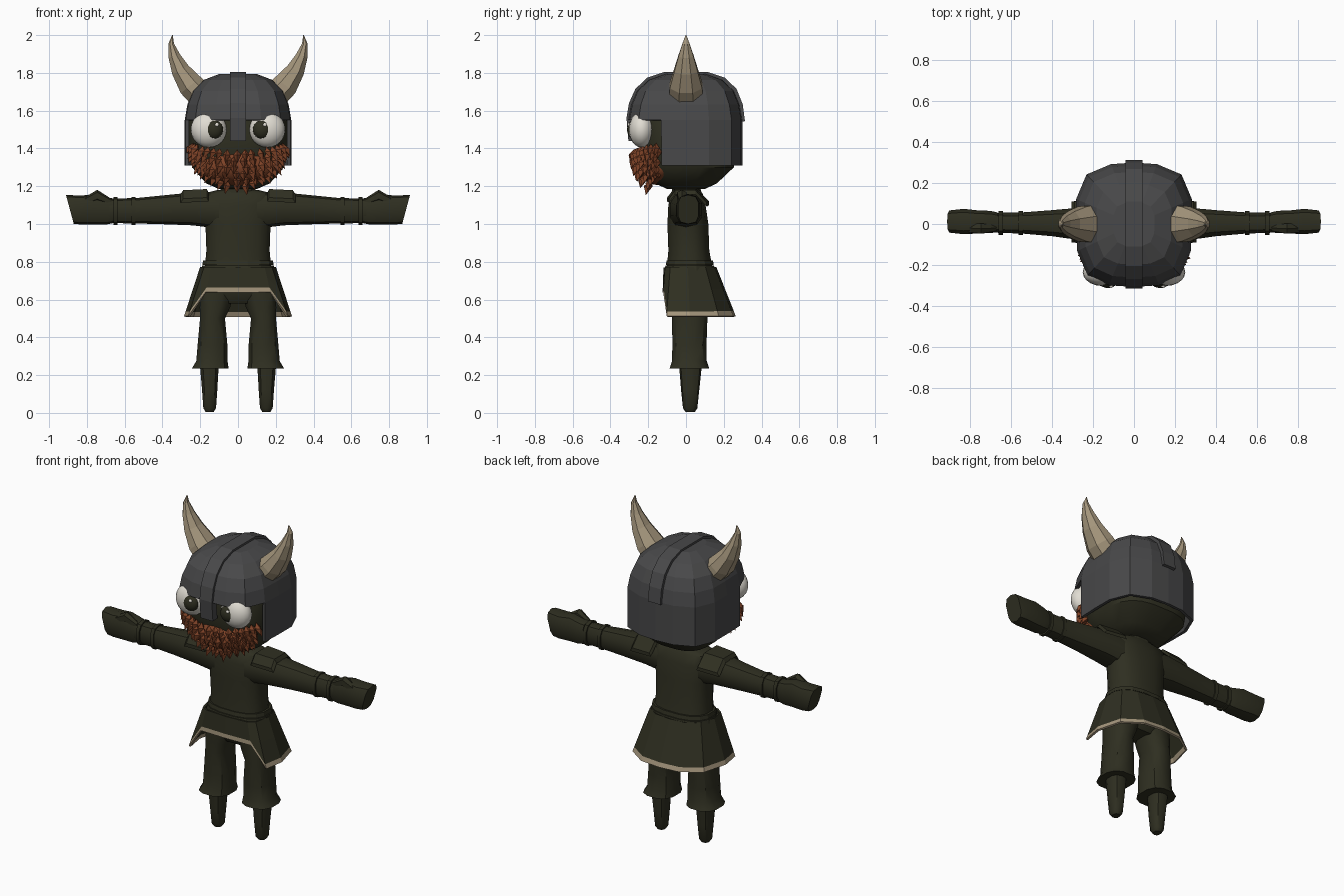
import bpy, bmesh, math, random
from mathutils import Vector

if "Cube" in bpy.data.objects:
    bpy.data.objects.remove(bpy.data.objects["Cube"])
random.seed(4)


def material(name, r, g, b):
    m = bpy.data.materials.new(name)
    m.use_nodes = True
    m.diffuse_color = (r, g, b, 1)
    m.node_tree.nodes["Principled BSDF"].inputs["Base Color"].default_value = (r, g, b, 1)
    return m


OLIVE = material("dark olive", .028, .028, .015)
IRON = material("dark iron", .065, .065, .067)
HORN = material("horn tan", .37, .30, .20)
WHITE = material("eye white", .75, .72, .65)
RUST = material("rust hair", .21, .055, .02)


def finish(name, bm, mats, mirror=False, thick=0, smooth=None):
    bmesh.ops.recalc_face_normals(bm, faces=bm.faces)
    me = bpy.data.meshes.new(name)
    bm.to_mesh(me)
    bm.free()
    ob = bpy.data.objects.new(name, me)
    bpy.context.collection.objects.link(ob)
    for m in mats:
        me.materials.append(m)
    if smooth:
        bpy.ops.object.select_all(action="DESELECT")
        ob.select_set(True)
        bpy.context.view_layer.objects.active = ob
        bpy.ops.object.shade_smooth_by_angle(angle=math.radians(smooth))
    if thick:
        mod = ob.modifiers.new("thickness", "SOLIDIFY")
        mod.thickness, mod.offset = thick, 0
    if mirror:
        ob.modifiers.new("mirror", "MIRROR")
    return ob


def loft(name, rings, mats, cap=(True, True), skip=None, band_mat=None, **kw):
    """Skin a list of closed rings; skip(band, a, b) leaves faces out."""
    bm = bmesh.new()
    rows = [[bm.verts.new(p) for p in r] for r in rings]
    n = len(rows[0])
    for k in range(len(rows) - 1):
        for i in range(n):
            j = (i + 1) % n
            if skip and skip(k, rows[k][i].co, rows[k][j].co):
                continue
            f = bm.faces.new((rows[k][i], rows[k][j], rows[k + 1][j], rows[k + 1][i]))
            f.material_index = band_mat(k) if band_mat else 0
    for use, row in zip(cap, (rows[0], rows[-1])):
        if use:
            bm.faces.new(row)
    return finish(name, bm, mats, **kw)


def oval(a, b, n=12, p=2.5):
    """Rounded-box outline as (u, v) pairs."""
    out = []
    for i in range(n):
        t = 2 * math.pi * (i + .5) / n
        c, s = math.cos(t), math.sin(t)
        out.append((math.copysign(a * abs(c) ** (2 / p), c), math.copysign(b * abs(s) ** (2 / p), s)))
    return out


def stack(name, rows, mat, n=12, p=2.5, **kw):
    """Loft upward; rows are z, cx, cy, rx, ry."""
    return loft(name, [[(cx + u, cy + v, z) for u, v in oval(rx, ry, n, p)]
                       for z, cx, cy, rx, ry in rows], [mat], **kw)


def sleeve(name, rows, n=10, p=2.5):
    """Loft sideways, mirrored; rows are x, cy, cz, ry, rz."""
    return loft(name, [[(x, cy + u, cz + v) for u, v in oval(ry, rz, n, p)]
                       for x, cy, cz, ry, rz in rows], [OLIVE], mirror=True, smooth=35)


def ball(name, at, size, mat):
    bm = bmesh.new()
    bmesh.ops.create_uvsphere(bm, u_segments=20, v_segments=12, radius=1)
    for v in bm.verts:
        v.co = Vector(at) + Vector(size) * v.co
    return bm


def blob(name, at, size, mat, mirror=False):
    bm = bmesh.new()
    bmesh.ops.create_uvsphere(bm, u_segments=20, v_segments=12, radius=1)
    for v in bm.verts:
        v.co = [c + s * q for c, s, q in zip(at, size, v.co)]
    return finish(name, bm, [mat], mirror=mirror, smooth=60)


def both(half):
    """Close a half outline that runs front to back."""
    return half + [(-p[0], *p[1:]) for p in half[-2:0:-1]]


# Torso, neck and belt
stack("torso", [(.75, 0, .02, .18, .125), (.86, 0, .015, .17, .11), (1.0, 0, .01, .175, .11),
                (1.1, 0, .005, .2, .1), (1.16, 0, .005, .19, .085), (1.18, 0, .005, .11, .07)],
      OLIVE, n=16, smooth=35)
stack("neck", [(1.13, 0, .005, .11, .085), (1.24, 0, 0, .08, .07)], OLIVE)
for z, r in ((.755, .198), (.782, .192)):
    stack("belt", [(z, 0, .02, r, r - .063), (z + .024, 0, .02, r - .004, r - .067)], OLIVE, n=16)

# Tunic skirt with a raised front hem and pale trim
top = both([Vector(p) for p in ((0, -.113, .77), (.14, -.105, .77), (.175, -.08, .77), (.195, .01, .77),
                                (.17, .1, .77), (.1, .145, .77), (0, .155, .77))][:])
hem = both([(0, -.118, .638), (.17, -.115, .638), (.26, -.1, .51), (.28, .02, .51),
            (.24, .17, .51), (.13, .245, .51), (0, .258, .51)])
top = [Vector(p) for p in top]
hem = [Vector(p) for p in hem]
trim = [h.lerp(t, .026 / (t.z - h.z)) for h, t in zip(hem, top)]
middle = [t.lerp(h, .5) * 1.0 for h, t in zip(trim, top)]
loft("tunic_skirt", [top, middle, trim, hem], [OLIVE, HORN], cap=(False, False),
     band_mat=lambda k: int(k == 2), thick=.012)

# Trousers and feet
stack("hips", [(.58, 0, .02, .12, .07), (.63, 0, .02, .185, .1), (.77, 0, .02, .17, .105)], OLIVE, smooth=35)
stack("trouser_legs", [(.235, .147, .018, .1, .108), (.275, .138, .018, .085, .094), (.36, .135, .018, .081, .093),
                       (.5, .135, .02, .068, .096), (.56, .122, .02, .083, .098), (.66, .105, .02, .095, .098)],
      OLIVE, mirror=True, smooth=35)
stack("feet", [(.005, .15, .022, .022, .025), (.025, .15, .022, .035, .038), (.12, .15, .022, .042, .048),
               (.27, .152, .024, .053, .062)], OLIVE, n=10, mirror=True, smooth=40)

# Arms, wrist bands, gloves and shoulder plates
sleeve("arms", [(.1, 0, 1.07, .09, .095), (.24, 0, 1.08, .085, .087), (.4, .004, 1.075, .066, .076),
                (.54, .005, 1.07, .054, .067), (.68, .006, 1.07, .05, .065)])
for x in (.542, .638):
    sleeve("wrist_band", [(x, .005, 1.07, .06, .074), (x + .022, .005, 1.07, .06, .074)])
glove = sleeve("gloves", [(.665, .008, 1.07, .05, .066), (.7, .01, 1.07, .056, .073), (.76, .01, 1.078, .058, .081),
                          (.83, .012, 1.074, .064, .076), (.89, .012, 1.077, .056, .077)], p=3)
for v in glove.data.vertices:
    if v.co.x > .85:
        v.co.x += (v.co.z - 1.077) * .27
sleeve("thumbs", [(.67, -.02, 1.115, .015, .018), (.745, -.022, 1.15, .028, .031), (.81, -.02, 1.12, .022, .022)], n=6)
plate = [(-.1, 1.12), (-.065, 1.165), (.055, 1.165), (.122, 1.1)]
loft("shoulder_plates", [[(.155, y, z), (.305, y * .9, z - .008), (.29, y * .9, z + .014), (.165, y, z + .02)]
                         for y, z in plate], [OLIVE], mirror=True)

# Head
stack("head", [(1.185, 0, 0, .1, .1), (1.215, 0, 0, .17, .165), (1.3, 0, .015, .245, .24),
               (1.42, 0, .015, .262, .255), (1.58, 0, .015, .26, .255), (1.7, 0, 0, .19, .2)],
      OLIVE, n=20, p=3, smooth=35)

# Helmet shell, open over the face
plan = both([(0, -.298), (.12, -.29), (.22, -.245), (.268, -.13), (.273, 0), (.273, .12),
             (.225, .235), (.11, .283), (0, .29)])
levels = [(1.31, 1), (1.55, 1), (1.63, .95), (1.7, .85), (1.755, .65), (1.785, .36)]
loft("helmet", [[(x * s, y * s, z) for x, y in plan] for z, s in levels], [IRON], cap=(False, True),
     skip=lambda k, a, b: k == 0 and max(a.y, b.y) < -.12, thick=.018)

# Ridge over the crown that runs down into the nose guard
path = [(-.305, 1.44), (-.315, 1.56), (-.302, 1.64), (-.268, 1.715), (-.205, 1.775), (-.11, 1.806),
        (.11, 1.806), (.205, 1.775), (.268, 1.715), (.3, 1.635), (.312, 1.545)]
ridge = []
for y, z in path:
    dy, dz = (Vector((0, 1.45)) - Vector((y, z))).normalized() * .045
    ridge.append([(-.042, y, z), (.042, y, z), (.042, y + dy, z + dz), (-.042, y + dy, z + dz)])
loft("helmet_ridge", ridge, [IRON])

# Horns: rings tilted along a curved spine
spine = [Vector((x, 0, z)) for x, z in ((.2, 1.685), (.25, 1.735), (.305, 1.815), (.338, 1.89), (.354, 1.955), (.347, 2.0))]
rings = []
for i, (c, r) in enumerate(zip(spine, (.09, .086, .062, .04, .019, .002))):
    d = (spine[min(i + 1, 5)] - spine[max(i - 1, 0)]).normalized()
    side = Vector((d.z, 0, -d.x))
    rings.append([c + side * u * .85 + Vector((0, v, 0)) for u, v in oval(r, r * 1.08, 8, 2)])
loft("horns", rings, [HORN], mirror=True)

# Eyes
blob("eyes", (.155, -.235, 1.5), (.095, .067, .095), WHITE, True)
blob("pupils", (.127, -.276, 1.5), (.048, .036, .05), OLIVE, True)
for s in (-1, 1):
    blob("eye_glint", (s * .127 + .015, -.304, 1.525), (.01, .007, .01), WHITE)

# Beard: a core covered with rows of pointed tufts
blob("beard_core", (0, -.135, 1.305), (.22, .13, .1), RUST)
bm = bmesh.new()
ROWS = 6
for k in range(ROWS):
    t = k / (ROWS - 1)
    count = 17 - k
    for i in range(count):
        a = math.radians(-82 + 164 * (i + .5 * (k % 2)) / (count - .5)) + random.uniform(-.04, .04)
        sa, ca = math.sin(a), math.cos(a)
        high, low = 1.395 + .035 * sa * sa, 1.225 + .08 * sa * sa
        root = Vector((.238 * sa * (1 - .3 * t * t), -.13 - .145 * ca * (1 - .55 * t * t),
                       high + (low - high) * t))
        out = Vector((sa, -ca, 0))
        down = Vector((.45 * sa, -.1, -1)).normalized()
        across = out.cross(down).normalized()
        size = random.uniform(.06, .078)
        mid = root + down * size * .4
        belt = [mid + across * .021, mid + out * .026, mid - across * .021, mid - out * .02]
        vs = [bm.verts.new(p) for p in belt]
        ends = [bm.verts.new(root), bm.verts.new(root + down * size + out * .012)]
        for e in ends:
            for j in range(4):
                bm.faces.new((vs[j], vs[(j + 1) % 4], e))
finish("beard_tufts", bm, [RUST])
